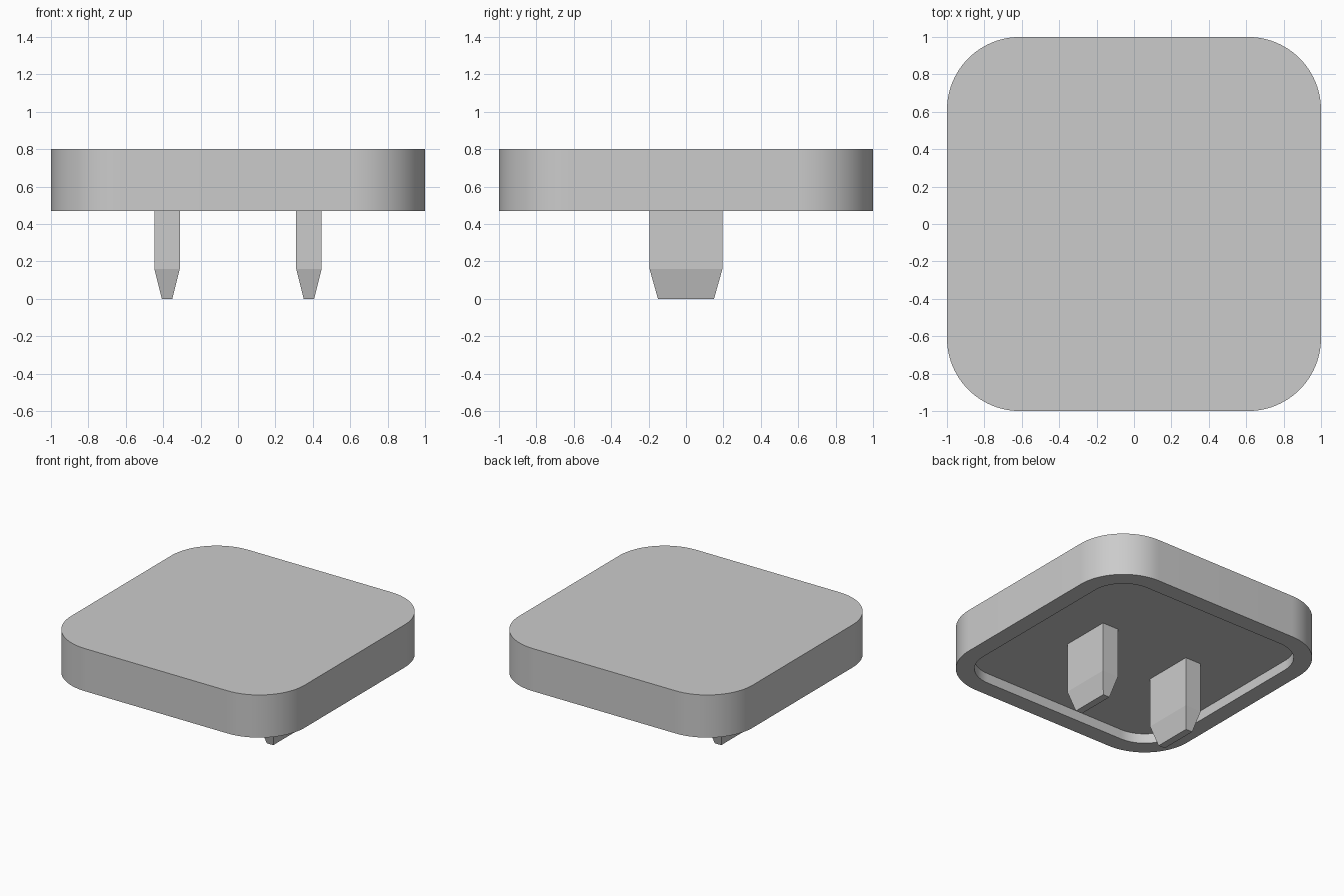
import bpy
import bmesh
import math

if "Cube" in bpy.data.objects:
    bpy.data.objects.remove(bpy.data.objects["Cube"], do_unlink=True)

grey = bpy.data.materials.new("light_grey")
grey.use_nodes = True
colour = (0.6, 0.6, 0.6, 1)
grey.diffuse_color = colour
grey.node_tree.nodes["Principled BSDF"].inputs["Base Color"].default_value = colour


def rounded_square(half, radius, z, steps=24):
    """Points of a square outline with round corners."""
    points = []
    for corner in range(4):
        middle = math.radians(45 + 90 * corner)
        cx = math.copysign(half - radius, math.cos(middle))
        cy = math.copysign(half - radius, math.sin(middle))
        for i in range(steps + 1):
            a = math.radians(90 * (corner + i / steps))
            points.append((cx + radius * math.cos(a), cy + radius * math.sin(a), z))
    return points


def rectangle(cx, hx, hy, z):
    return [(cx + sx * hx, sy * hy, z) for sx, sy in ((1, 1), (-1, 1), (-1, -1), (1, -1))]


def loft(name, outlines, smooth=False):
    """Closed solid skinned through a series of matching outlines."""
    bm = bmesh.new()
    rings = [[bm.verts.new(p) for p in outline] for outline in outlines]
    for a, b in zip(rings, rings[1:]):
        for i in range(len(a)):
            j = (i + 1) % len(a)
            bm.faces.new((a[i], a[j], b[j], b[i]))
    bm.faces.new(rings[0])
    bm.faces.new(rings[-1])
    bmesh.ops.recalc_face_normals(bm, faces=bm.faces)
    mesh = bpy.data.meshes.new(name)
    bm.to_mesh(mesh)
    bm.free()
    mesh.materials.append(grey)
    obj = bpy.data.objects.new(name, mesh)
    bpy.context.collection.objects.link(obj)
    if smooth:
        bpy.ops.object.select_all(action="DESELECT")
        obj.select_set(True)
        bpy.context.view_layer.objects.active = obj
        bpy.ops.object.shade_smooth_by_angle(angle=math.radians(30))
    return obj


# Cap: flat top, round corners and a shallow recess underneath
top, bottom, ceiling = 0.8, 0.47, 0.545
loft("cap", [
    rounded_square(1, 0.39, top),
    rounded_square(1, 0.39, bottom),
    rounded_square(0.87, 0.26, bottom),
    rounded_square(0.87, 0.26, ceiling),
], smooth=True)

# Two prongs with tapered tips, rooted in the recess
for name, side in (("left_prong", 1), ("right_prong", -1)):
    x = 0.379 * side
    loft(name, [
        rectangle(x, 0.068, 0.195, ceiling),
        rectangle(x, 0.068, 0.195, 0.16),
        rectangle(x, 0.028, 0.15, 0),
    ])
